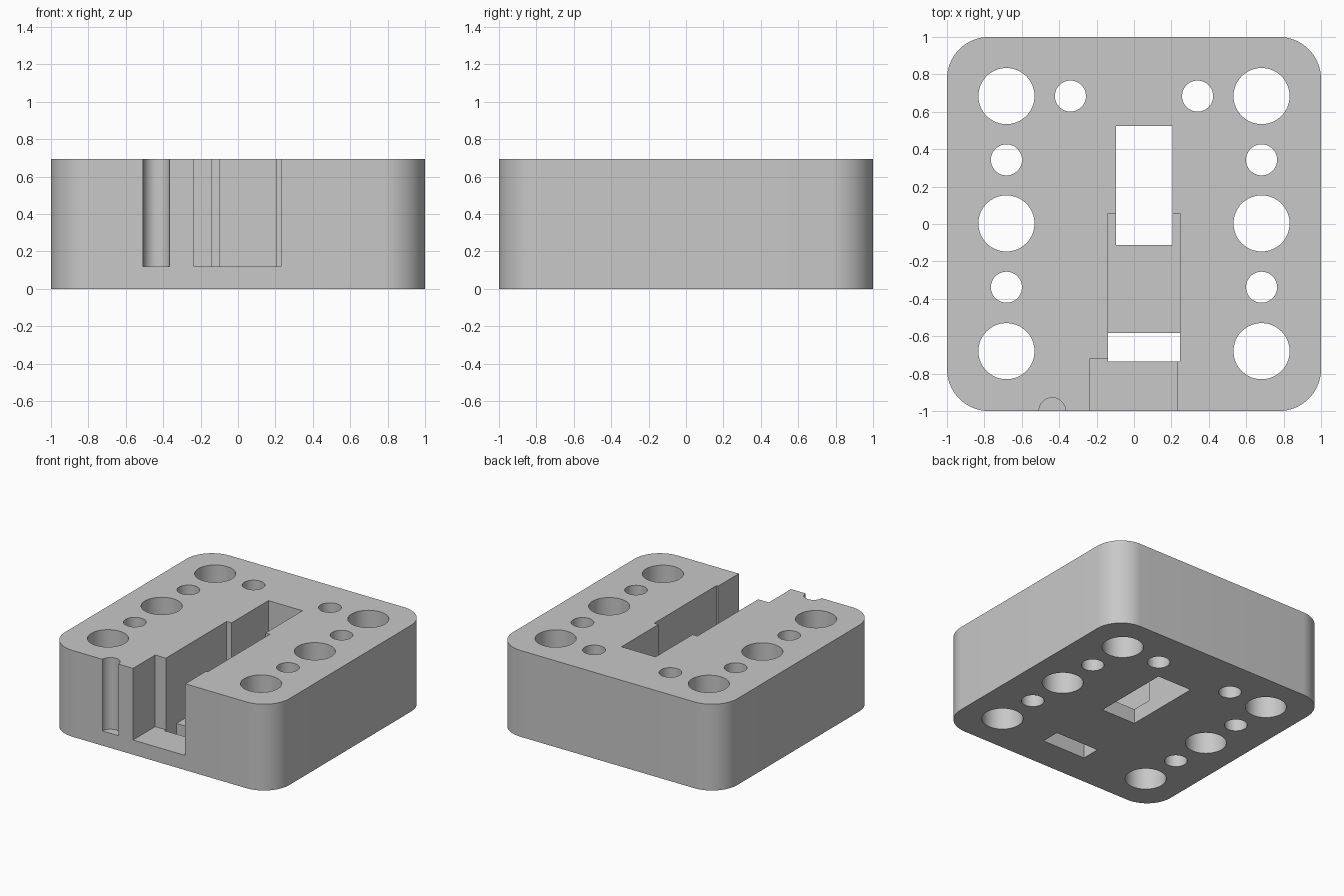
import bpy
import bmesh
from math import cos, sin, pi, radians

HEIGHT = 0.695
FLOOR = 0.118
CORNER = 0.225

default_cube = bpy.data.objects.get("Cube")
if default_cube:
    bpy.data.objects.remove(default_cube, do_unlink=True)

grey = bpy.data.materials.new("plain_grey")
grey.use_nodes = True
colour = (0.58, 0.58, 0.58, 1)
grey.diffuse_color = colour
for node in grey.node_tree.nodes:
    if node.type == "BSDF_PRINCIPLED":
        node.inputs["Base Color"].default_value = colour


def arc(cx, cy, r, start, end, steps):
    """Points along an arc, angles in radians."""
    return [(cx + r * cos(start + (end - start) * i / steps),
             cy + r * sin(start + (end - start) * i / steps))
            for i in range(steps + 1)]


def circle(cx, cy, r):
    return arc(cx, cy, r, 0, 2 * pi, 64)[:-1]


def rectangle(x0, x1, y0, y1):
    return [(x0, y0), (x1, y0), (x1, y1), (x0, y1)]


def prism(name, outline, z0, z1):
    """Extrude a counter-clockwise plan outline from z0 to z1."""
    bm = bmesh.new()
    base = bm.faces.new([bm.verts.new((x, y, z0)) for x, y in outline])
    result = bmesh.ops.extrude_face_region(bm, geom=[base])
    top = [v for v in result["geom"] if isinstance(v, bmesh.types.BMVert)]
    bmesh.ops.translate(bm, verts=top, vec=(0, 0, z1 - z0))
    bmesh.ops.recalc_face_normals(bm, faces=bm.faces)
    mesh = bpy.data.meshes.new(name)
    bm.to_mesh(mesh)
    bm.free()
    mesh.materials.append(grey)
    obj = bpy.data.objects.new(name, mesh)
    bpy.context.collection.objects.link(obj)
    return obj


# Rounded block
outline = []
inner = 1 - CORNER
for quarter, (sx, sy) in enumerate([(1, 1), (-1, 1), (-1, -1), (1, -1)]):
    outline += arc(sx * inner, sy * inner, CORNER,
                   quarter * pi / 2, (quarter + 1) * pi / 2, 16)
block = prism("drilled_block", outline, 0, HEIGHT)
bpy.ops.object.select_all(action="DESELECT")
bpy.context.view_layer.objects.active = block
block.select_set(True)


def cut(name, plan, z0=-0.1, z1=HEIGHT + 0.1):
    """Cut a prism out of the block, then discard the cutter."""
    cutter = prism(name, plan, z0, z1)
    cutter.hide_render = True
    mod = block.modifiers.new(name, "BOOLEAN")
    mod.operation = "DIFFERENCE"
    mod.solver = "EXACT"
    mod.object = cutter
    bpy.ops.object.modifier_apply(modifier=mod.name)
    bpy.data.objects.remove(cutter, do_unlink=True)


# Drilled holes, mirrored left and right
for side in (-1, 1):
    for y in (-0.68, 0.003, 0.684):
        cut("large_hole", circle(side * 0.682, y, 0.15))
    for x, y in [(0.682, -0.338), (0.682, 0.343), (0.34, 0.684)]:
        cut("small_hole", circle(side * x, y, 0.083))

# Stepped channel, open at the front
channel = [(-0.235, -1.1), (0.23, -1.1), (0.23, -0.735), (0.245, -0.735),
           (0.245, 0.055), (0.207, 0.055), (0.207, 0.525), (-0.097, 0.525),
           (-0.097, 0.055), (-0.14, 0.055), (-0.14, -0.718), (-0.235, -0.718)]
cut("channel", channel, FLOOR)

# Windows through the channel floor
cut("rear_window", rectangle(-0.097, 0.207, -0.112, 0.525), z1=0.4)
cut("front_window", rectangle(-0.14, 0.245, -0.735, -0.583), z1=0.4)

# Half-round groove in the front face
cut("front_groove", circle(-0.437, -1, 0.071), FLOOR)

bpy.ops.object.shade_smooth_by_angle(angle=radians(30))
